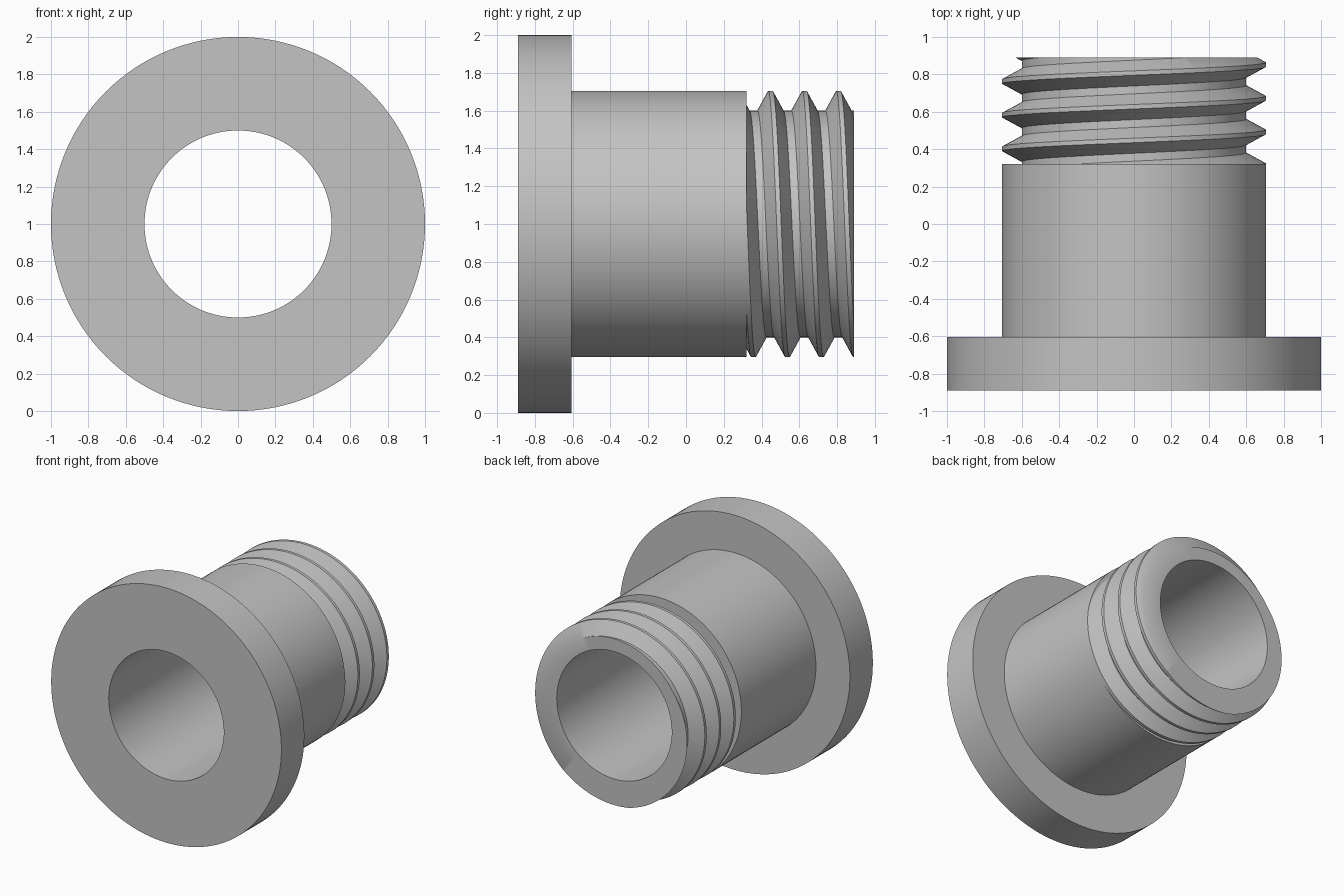
import bpy
import bmesh
from math import cos, sin, pi, hypot

if "Cube" in bpy.data.objects:
    bpy.data.objects.remove(bpy.data.objects["Cube"], do_unlink=True)

SEGMENTS = 128
BORE, ROOT, SHANK, FLANGE = 0.5, 0.6, 0.705, 1.0
FRONT, STEP, SHOULDER, BACK = -0.89, -0.605, 0.32, 0.89
PITCH, CREST, FLANK, START = 0.18, 0.024, 0.057, 0.402

grey = bpy.data.materials.new("plain grey")
grey.use_nodes = True
grey.diffuse_color = (0.55, 0.55, 0.55, 1)
grey.node_tree.nodes["Principled BSDF"].inputs["Base Color"].default_value = grey.diffuse_color


def point(radius, y, angle):
    """Point around the y-directed axis at z = 1."""
    return (-radius * cos(angle), y, 1 + radius * sin(angle))


def sweep(bm, profile, lead=0.0, closed=False):
    """Turn a (radius, y) profile round the axis, advancing by lead per turn."""
    rows = []
    for i in range(SEGMENTS + 1):
        t = i / SEGMENTS
        rows.append([bm.verts.new(point(r, y + lead * t, 2 * pi * t)) for r, y in profile])
    count = len(profile)
    for a, b in zip(rows, rows[1:]):
        for j in range(count if closed else count - 1):
            k = (j + 1) % count
            bm.faces.new((a[j], a[k], b[k], b[j]))
    bmesh.ops.remove_doubles(bm, verts=bm.verts, dist=1e-5)


def finish(bm, name):
    bmesh.ops.recalc_face_normals(bm, faces=bm.faces)
    mesh = bpy.data.meshes.new(name)
    bm.to_mesh(mesh)
    bm.free()
    mesh.materials.append(grey)
    obj = bpy.data.objects.new(name, mesh)
    bpy.context.collection.objects.link(obj)
    bpy.ops.object.select_all(action="DESELECT")
    obj.select_set(True)
    bpy.context.view_layer.objects.active = obj
    bpy.ops.object.shade_smooth_by_angle(angle=pi / 6)


# Flange and plain shank with the bore through them
bm = bmesh.new()
sweep(bm, [(BORE, FRONT), (FLANGE, FRONT), (FLANGE, STEP),
           (SHANK, STEP), (SHANK, SHOULDER), (BORE, SHOULDER)], closed=True)
finish(bm, "flanged_shank")

# Helical thread, longer than needed at both ends
bm = bmesh.new()
half = CREST / 2
thread = []
for turn in range(-3, 5):
    y = START + turn * PITCH
    thread += [(ROOT, y - half - FLANK), (SHANK, y - half),
               (SHANK, y + half), (ROOT, y + half + FLANK)]
sweep(bm, thread, lead=PITCH)

# Trim the thread square at the shoulder and the back end
for y, back in ((SHOULDER, False), (BACK, True)):
    bmesh.ops.bisect_plane(bm, geom=bm.verts[:] + bm.edges[:] + bm.faces[:], dist=1e-6,
                           plane_co=(0, y, 0), plane_no=(0, 1, 0),
                           clear_outer=back, clear_inner=not back)

# Close the back end inward to the bore, then line the bore
rim = [e for e in bm.edges if e.is_boundary and all(abs(v.co.y - BACK) < 1e-4 for v in e.verts)]
for y in (BACK, SHOULDER):
    new = bmesh.ops.extrude_edge_only(bm, edges=rim)["geom"]
    for v in (g for g in new if isinstance(g, bmesh.types.BMVert)):
        scale = BORE / hypot(v.co.x, v.co.z - 1)
        v.co = (v.co.x * scale, y, 1 + (v.co.z - 1) * scale)
    rim = [g for g in new if isinstance(g, bmesh.types.BMEdge) and g.is_boundary]
finish(bm, "threaded_end")
